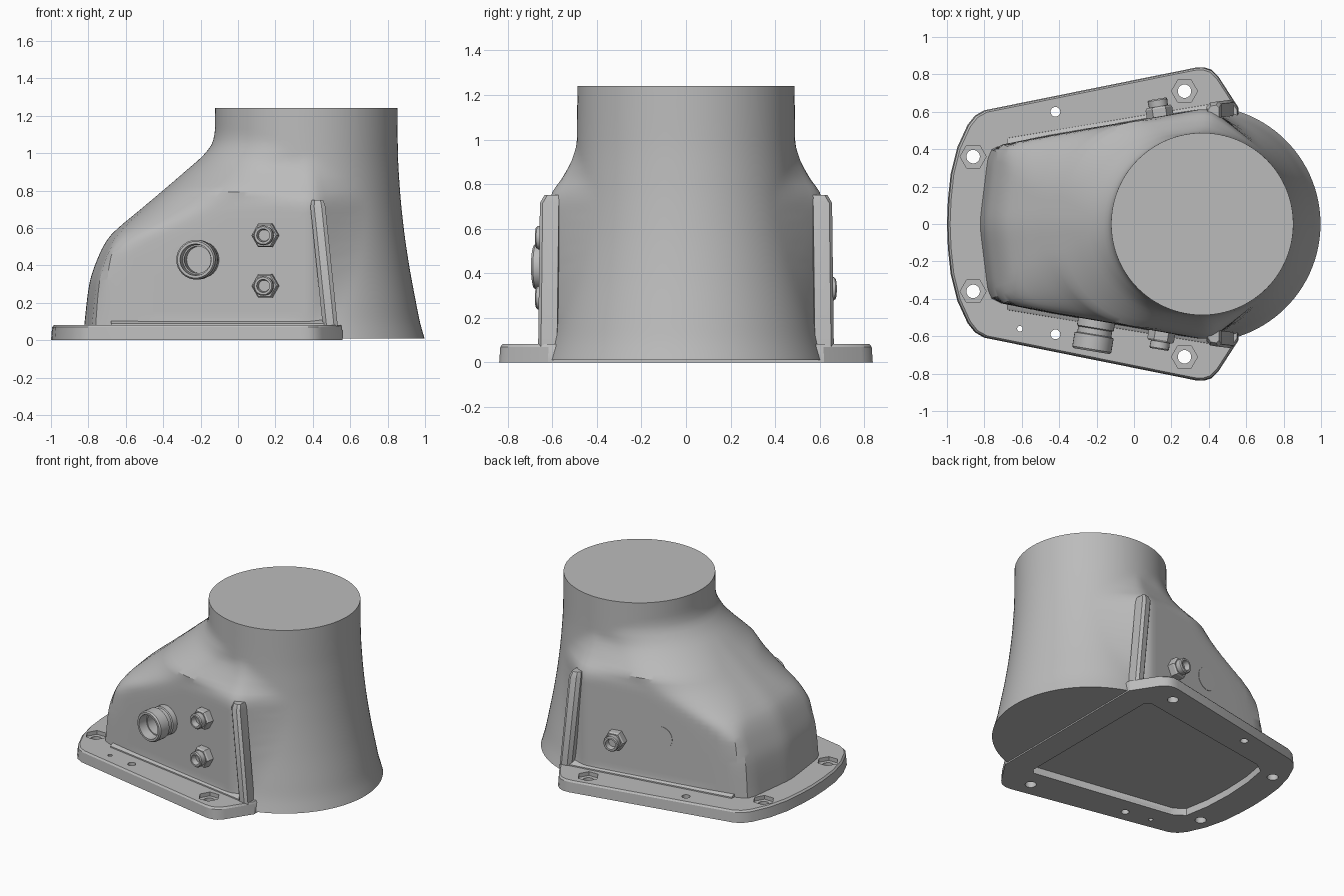
import bpy, bmesh, math
from mathutils import Vector, Matrix

if "Cube" in bpy.data.objects:
    bpy.data.objects.remove(bpy.data.objects["Cube"])

# Cast metal colour
GREY = (0.5, 0.5, 0.5, 1)
metal = bpy.data.materials.new("cast_grey")
metal.use_nodes = True
metal.diffuse_color = GREY
bsdf = next(n for n in metal.node_tree.nodes if n.type == 'BSDF_PRINCIPLED')
bsdf.inputs["Base Color"].default_value = GREY

SLOPE = 0.167          # side wall runs outward towards the neck


def wall_y(x):
    return 0.55 + SLOPE * x


def finish(name, bm, angle=30):
    bmesh.ops.recalc_face_normals(bm, faces=bm.faces)
    me = bpy.data.meshes.new(name)
    bm.to_mesh(me)
    bm.free()
    me.materials.append(metal)
    me.shade_smooth()
    me.set_sharp_from_angle(angle=math.radians(angle))
    ob = bpy.data.objects.new(name, me)
    bpy.context.scene.collection.objects.link(ob)
    return ob


def loft(rings, bm=None):
    """Closed solid through rings of equal length."""
    bm = bm or bmesh.new()
    loops = [[bm.verts.new(p) for p in ring] for ring in rings]
    n = len(loops[0])
    for a, b in zip(loops, loops[1:]):
        for i in range(n):
            j = (i + 1) % n
            bm.faces.new((a[i], a[j], b[j], b[i]))
    bm.faces.new(loops[0][::-1])
    bm.faces.new(loops[-1])
    return bm


def polygon(r, z, n, x=0, y=0):
    return [(x + r * math.cos(math.tau * i / n), y + r * math.sin(math.tau * i / n), z)
            for i in range(n)]


def cut(target, cutter_bm):
    cutter = finish("cutter", cutter_bm)
    cutter.hide_render = True
    mod = target.modifiers.new("cut", 'BOOLEAN')
    mod.operation, mod.solver, mod.object = 'DIFFERENCE', 'EXACT', cutter
    bpy.context.view_layer.update()
    bpy.context.view_layer.objects.active = target
    bpy.ops.object.modifier_apply(modifier=mod.name)
    bpy.data.objects.remove(cutter)
    target.data.shade_smooth()
    target.data.set_sharp_from_angle(angle=math.radians(30))


def curve(keys, z):
    """Smooth monotone interpolation through (z, value) keys."""
    if z <= keys[0][0]:
        return keys[0][1]
    slopes = [(b[1] - a[1]) / (b[0] - a[0]) for a, b in zip(keys, keys[1:])]
    tangent = [slopes[0]]
    for s, t in zip(slopes, slopes[1:]):
        tangent.append(0 if s * t <= 0 else 2 * s * t / (s + t))
    tangent.append(slopes[-1])
    for i, (a, b) in enumerate(zip(keys, keys[1:])):
        if z <= b[0]:
            h = b[0] - a[0]
            t = (z - a[0]) / h
            u = 1 - t
            return (a[1] * (1 + 2 * t) * u * u + b[1] * (3 - 2 * t) * t * t
                    + h * t * u * (tangent[i] * u - tangent[i + 1] * t))
    return keys[-1][1]


# Body: each level is the outline around a neck disc, two side discs and rounded tail discs
TAIL = [(0, -.83), (.1, -.82), (.3, -.795), (.45, -.745), (.55, -.69), (.6, -.64),
        (.7, -.52), (.9, -.285), (1, -.175), (1.06, -.135), (1.13, -.123), (1.24, -.122)]
NECK = [(0, .635), (.1, .607), (.2, .587), (.4, .55), (.6, .521), (.8, .501),
        (1, .49), (1.24, .487)]
SIDE = [(0, .614), (.7, .614), (.76, .602), (.82, .56), (.92, .508), (1, .488), (1.24, .48)]
CORNER = [(0, .08), (.45, .08), (.5, .12), (.55, .2), (.65, .38), (.75, .47), (1.24, .487)]
NECK_X = 0.365
CENTRE_X = 0.2


def section(z, n=128, m=256):
    xl, r, w, rc = (curve(k, z) for k in (TAIL, NECK, SIDE, CORNER))
    cy = max(0, min(wall_y(xl + rc) - rc * 1.014, w - 0.02 - rc))
    cx = xl + rc + 0.12 * cy
    discs = [(NECK_X, 0, r), (xl + 0.42, 0, 0.42)]
    for s in (-1, 1):
        discs += [(0.37, s * (w - 0.12), 0.12), (cx, s * cy, rc)]
    angles = [math.tau * i / m for i in range(m)]
    support = [max((x - CENTRE_X) * math.cos(a) + y * math.sin(a) + d for x, y, d in discs)
               for a in angles]
    ring = []
    for i in range(n):
        t = math.tau * i / n
        dist = min(h / math.cos(a - t) for a, h in zip(angles, support)
                   if math.cos(a - t) > 0.2)
        ring.append((CENTRE_X + dist * math.cos(t), dist * math.sin(t), z))
    return ring


LEVELS = 44
body = finish("housing_body", loft([section(0.01 + 1.23 * i / LEVELS)
                                    for i in range(LEVELS + 1)]), 35)

# Mounting flange with a drafted, softened top edge
half = [(-1, 0), (-.995, .13), (-.98, .27), (-.945, .41), (-.89, .53), (-.85, .58), (-.8, .608),
        (.33, .836), (.375, .838), (.415, .825), (.45, .79), (.56, .62)]
outline = half + [(x, -y) for x, y in half[:0:-1]]


def flange_ring(scale, z):
    return [(x * scale, y * scale, z) for x, y in outline]


flange = finish("mounting_flange", loft([flange_ring(1, 0), flange_ring(.994, .07),
                                         flange_ring(.983, .082)]))

# Bolt holes with hexagonal seats, plus plain pin holes
for x, y in ((-.86, .36), (.27, .71)):
    for s in (-1, 1):
        cut(flange, loft([polygon(.07, .055, 6, x, s * y), polygon(.07, .2, 6, x, s * y)]))
        cut(flange, loft([polygon(.036, -.1, 24, x, s * y), polygon(.036, .2, 24, x, s * y)]))
for x, y, r in ((-.42, .6, .026), (-.42, -.59, .026), (-.61, -.56, .015)):
    cut(flange, loft([polygon(r, -.1, 20, x, y), polygon(r, .2, 20, x, y)]))

# Shallow pocket in the underside
pocket = [(.35, -.585), (.38, -.55), (.38, .55), (.35, .585), (-.68, .42), (-.75, .37),
          (-.78, .2), (-.79, 0), (-.78, -.2), (-.75, -.37), (-.68, -.42)]
for part in (flange, body):
    cut(part, loft([[(x, y, z) for x, y in pocket] for z in (-.1, .05)]))


def on_wall(x, z, side):
    """Frame on the side wall whose local z points outward."""
    out = Vector((-SLOPE, side, 0)).normalized()
    up = Vector((0, 0, 1))
    frame = Matrix((up.cross(out), up, out)).transposed().to_4x4()
    return Matrix.Translation((x, side * wall_y(x), z)) @ frame


def fitting(name, x, z, side, profile, n):
    bm = loft([polygon(r, t, n) for r, t in profile])
    bm.transform(on_wall(x, z, side))
    return finish(name, bm)


# Large threaded port with a stepped bore
fitting("large_port", -.2, .43, -1,
        [(.1, -.03), (.1, .04), (.092, .045), (.092, .075), (.106, .08), (.106, .155),
         (.098, .165), (.084, .165), (.08, .1), (.072, .1), (.072, .02)], 32)

# Small hex fittings: a nut, then a round socket
for label, x, z, side in (("upper", .15, .56, -1), ("lower", .15, .29, -1), ("back", .14, .33, 1)):
    fitting(label + "_fitting_nut", x, z, side,
            [(.072, -.03), (.072, .045), (.064, .055)], 6)
    fitting(label + "_fitting_socket", x, z, side,
            [(.05, .03), (.053, .09), (.047, .097), (.035, .097), (.03, .06)], 20)

# Flush blanking disc on the back wall
fitting("blanking_disc", -.17, .4, 1, [(.08, -.02), (.08, .003)], 32)

# Upright ribs at the end of each side wall, with a weld strip along the wall foot
for side, label in ((-1, "front"), (1, "back")):
    rings = []
    for x, y, z, w in ((.495, .632, .06, .04), (.427, .624, .715, .04), (.425, .605, .75, .03)):
        shape = [(-w, -.06), (-w, .008), (-w * .5, .028), (w * .5, .028), (w, .012), (w, -.06)]
        rings.append([(x + a, side * (y + b + SLOPE * a), z) for a, b in shape])
    finish(label + "_rib", loft(rings))
    foot = []
    for x in (-.68, .46):
        y = wall_y(x)
        foot.append([(x, side * (y + a), z) for a, z in
                     ((-.03, .06), (.025, .06), (.022, .09), (.008, .098), (-.03, .11))])
    finish(label + "_foot_strip", loft(foot))
